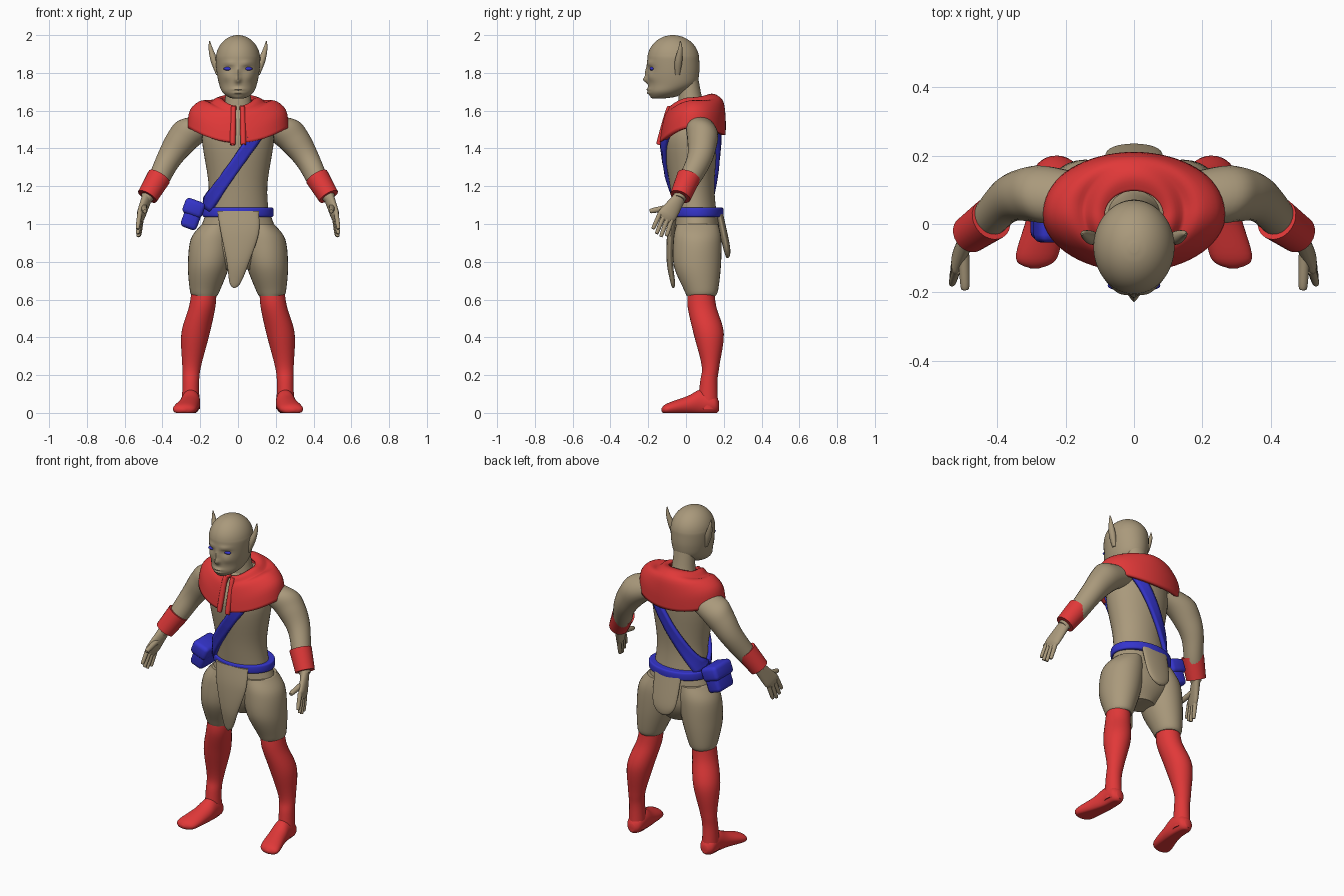
import bpy, bmesh
from math import sin, cos, pi, sqrt, exp, radians
from mathutils import Vector

default_cube = bpy.data.objects.get("Cube")
if default_cube:
    bpy.data.objects.remove(default_cube, do_unlink=True)


def material(name, rgb):
    mat = bpy.data.materials.new(name)
    mat.use_nodes = True
    mat.diffuse_color = (*rgb, 1)
    mat.node_tree.nodes["Principled BSDF"].inputs["Base Color"].default_value = (*rgb, 1)
    return mat


TAN = material("tan", (.4, .32, .2))
RED = material("red", (.75, .04, .04))
BLUE = material("blue", (.035, .035, .6))
X, Y, Z = Vector((1, 0, 0)), Vector((0, 1, 0)), Vector((0, 0, 1))


def finish(name, bm, mat, mirror=False, thickness=0):
    bmesh.ops.recalc_face_normals(bm, faces=bm.faces)
    mesh = bpy.data.meshes.new(name)
    bm.to_mesh(mesh)
    bm.free()
    mesh.materials.append(mat)
    part = bpy.data.objects.new(name, mesh)
    bpy.context.collection.objects.link(part)
    bpy.ops.object.select_all(action='DESELECT')
    part.select_set(True)
    bpy.context.view_layer.objects.active = part
    bpy.ops.object.shade_smooth_by_angle(angle=radians(50))
    if thickness:
        solid = part.modifiers.new("thickness", 'SOLIDIFY')
        solid.thickness, solid.offset = thickness, 0
    if mirror:
        part.modifiers.new("mirror", 'MIRROR')
    return part


def smooth_rows(rows, steps):
    """Catmull-Rom interpolation through rows of numbers."""
    result = []
    for i in range(len(rows) - 1):
        before, start, end = rows[max(i - 1, 0)], rows[i], rows[i + 1]
        after = rows[min(i + 2, len(rows) - 1)]
        for k in range(steps):
            t = k / steps
            result.append([q + t / 2 * (r - p + t * (2 * p - 5 * q + 4 * r - s + t * (3 * (q - r) + s - p)))
                           for p, q, r, s in zip(before, start, end, after)])
    return result + [list(rows[-1])]


def skin(bm, grid, closed):
    rings = [[bm.verts.new(point) for point in row] for row in grid]
    count = len(rings[0])
    for lower, upper in zip(rings, rings[1:]):
        for j in range(count if closed else count - 1):
            k = (j + 1) % count
            bm.faces.new((lower[j], lower[k], upper[k], upper[j]))
    if closed:
        bm.faces.new(rings[0])
        bm.faces.new(rings[-1])


def loft(name, rows, mat, u=X, v=Y, mirror=False, sides=32, steps=6, sculpt=None):
    """Rows hold the centre and the two radii of elliptical sections."""
    grid = []
    for x, y, z, ru, rv in smooth_rows(rows, steps):
        centre = Vector((x, y, z))
        angles = [2 * pi * j / sides for j in range(sides)]
        ring = [centre + u * (ru * cos(a)) + v * (rv * sin(a)) for a in angles]
        grid.append([sculpt(point, centre) for point in ring] if sculpt else ring)
    bm = bmesh.new()
    skin(bm, grid, True)
    return finish(name, bm, mat, mirror)


def limb(name, rows, mat, sides=24):
    """Round tube through points with radii, on both sides of the body."""
    direction = (Vector(rows[-1][:3]) - Vector(rows[0][:3])).normalized()
    u = direction.orthogonal().normalized()
    loft(name, [(*row, row[3]) for row in rows], mat, u, direction.cross(u), True, sides)


def finger(name, base, tip, radius):
    end = tip + (tip - base).normalized() * radius * .7
    limb(name, [(*base, radius), (*tip, radius * .8), (*end, radius * .3)], TAN, 12)


def slab(z, front, back, half_width):
    return (0, (front + back) / 2, z, half_width, (back - front) / 2)


# Torso and neck
torso = [slab(1, -.06, .17, .17), slab(1.2, -.085, .15, .155), slab(1.45, -.12, .17, .19),
         slab(1.56, -.08, .17, .16), slab(1.63, -.04, .13, .09)]
loft("torso", torso, TAN, sides=48)
loft("neck", [slab(1.58, -.04, .13, .1), slab(1.65, -.04, .09, .07), slab(1.8, -.03, .06, .06)], TAN)

# Face relief: side, height, spread across, spread up, amount forward
relief = [(0, 1.763, .015, .016, .024), (0, 1.8, .012, .03, .012), (.045, 1.85, .03, .012, .008),
          (.05, 1.822, .024, .014, -.01), (.06, 1.775, .025, .02, .006),
          (0, 1.713, .03, .006, .01), (0, 1.694, .025, .006, .009)]


def shape_face(point, centre):
    if point.y < centre.y:
        forward = sum(amount * exp(-((abs(point.x) - side) / across) ** 2 - ((point.z - height) / up) ** 2)
                      for side, height, across, up, amount in relief)
        point.y -= forward * min(1, (centre.y - point.y) / .06)
    return point


# Head: jaw sections below a domed skull
jaw = [slab(1.665, -.18, -.11, .03), slab(1.675, -.19, -.05, .056), slab(1.7, -.2, 0, .084),
       slab(1.74, -.2, .055, .1), slab(1.8, -.205, .07, .112)]
arcs = [pi / 15 * k for k in range(8)]
skull = [slab(1.87 + .13 * sin(a), -.07 - .135 * cos(a), -.07 + .14 * cos(a), .118 * cos(a)) for a in arcs]
loft("head", jaw + skull, TAN, sides=72, sculpt=shape_face)

# Eyes and pointed ears
bm = bmesh.new()
bmesh.ops.create_uvsphere(bm, u_segments=16, v_segments=8, radius=1)
bmesh.ops.scale(bm, vec=(.025, .012, .01), verts=bm.verts)
bmesh.ops.translate(bm, vec=(.052, -.18, 1.822), verts=bm.verts)
finish("eyes", bm, BLUE, mirror=True)
loft("ears", [(.108, -.045, 1.79, .008, .012), (.125, -.04, 1.86, .019, .02),
              (.145, -.03, 1.93, .011, .011), (.15, -.03, 1.97, .002, .002)], TAN, mirror=True)

# Arms and bracers
limb("arms", [(.15, .08, 1.53, .07), (.25, .085, 1.49, .087), (.31, .085, 1.43, .08), (.37, .07, 1.34, .066),
              (.43, .01, 1.22, .055), (.49, -.04, 1.13, .03)], TAN)
limb("bracers", [(.417, .015, 1.25, .064), (.48, -.03, 1.145, .056)], RED)

# Hands: flat palms, four fingers fanned by rule, and a thumb
thin = Vector((1, 0, .3)).normalized()
wide = Vector((.1, -.8, .55)).normalized()
knuckles = Vector((.516, -.106, 1.04))
loft("palms", [(.475, -.02, 1.16, .028, .03), (.508, -.085, 1.065, .022, .047), (*knuckles, .018, .048),
               (.518, -.118, 1.02, .01, .04)], TAN, thin, wide, True)
for i, length in enumerate((.9, 1, 1, .8)):
    base = knuckles + wide * (.036 - .024 * i)
    reach = Vector((.012, -.035, -.09)) + wide * (.006 - .004 * i)
    finger("fingers_%d" % (i + 1), base, base + reach * length, .013)
finger("thumbs", Vector((.498, -.08, 1.09)), Vector((.494, -.18, 1.07)), .017)

# Baggy shorts
loft("shorts_seat", [slab(1.07, -.06, .17, .165), slab(.92, -.065, .185, .21), slab(.84, -.055, .175, .17),
                     slab(.76, -.02, .13, .08)], TAN)
loft("shorts_legs", [(.11, .06, 1, .08, .11), (.135, .06, .92, .115, .127), (.155, .06, .78, .11, .125),
                     (.175, .08, .65, .08, .09), (.177, .08, .62, .066, .076)], TAN, mirror=True)

# Loincloth flaps
loft("front_flap", [(0, -.06, 1.07, .11, .02), (.01, -.08, .95, .1, .02), (0, -.085, .8, .06, .017),
                    (-.015, -.07, .69, .03, .012), (-.02, -.067, .66, .004, .004)], TAN)
loft("back_flap", [(0, .175, 1.06, .09, .02), (0, .21, .9, .08, .02), (0, .22, .84, .05, .014),
                   (0, .22, .82, .008, .005)], TAN)

# Boots: tall shafts and flat-soled feet
loft("boot_shafts", [(.18, .08, .645, .066, .07), (.19, .085, .56, .07, .076), (.225, .12, .42, .075, .08),
                     (.245, .13, .25, .05, .047), (.25, .12, .16, .044, .046), (.25, .115, .02, .048, .056)],
     RED, mirror=True)


def flatten_sole(point, centre):
    point.z = max(point.z, 0)
    return point


loft("boot_feet", [(.25, .175, .035, .02, .025), (.25, .15, .045, .045, .05), (.25, .08, .055, .05, .068),
                   (.26, .01, .04, .056, .05), (.285, -.1, .02, .06, .03), (.29, -.13, .016, .012, .008)],
     RED, X, Z, True, sculpt=flatten_sole)

# Shoulder mantle: half width, front and back depth, then front, side and back height
mantle = [(.09, -.055, .1, 1.61, 1.655, 1.67), (.11, -.08, .135, 1.615, 1.66, 1.68),
          (.145, -.09, .165, 1.595, 1.635, 1.67), (.19, -.105, .19, 1.565, 1.645, 1.64),
          (.245, -.12, .2, 1.5, 1.6, 1.56), (.26, -.13, .2, 1.43, 1.51, 1.47)]
slit = .09
grid = []
for half_width, front, back, front_z, side_z, back_z in smooth_rows(mantle, 4):
    row = []
    for j in range(65):
        angle = slit - pi / 2 + 2 * (pi - slit) * j / 64
        s = sin(angle)
        rise = (back_z if s > 0 else front_z) - side_z
        row.append((half_width * cos(angle), (front + back + (back - front) * s) / 2, side_z + rise * s * s))
    grid.append(row)
bm = bmesh.new()
skin(bm, grid, False)
finish("mantle", bm, RED, thickness=.02)
limb("mantle_hems", [(.02, -.08, 1.618, .008), (.024, -.092, 1.605, .014), (.028, -.14, 1.435, .015),
                     (.028, -.141, 1.425, .008)], RED)

# Belt
loft("belt", [slab(1.062 + .025 * level, -.06 - swell, .18 + swell, .17 + swell)
              for level, swell in ((-1, 0), (-.8, .017), (.8, .017), (1, 0))], BLUE, sides=48)

# Diagonal strap, laid on the torso front and back
sections = smooth_rows(torso, 12)


def on_torso(across, height, side):
    _, centre, _, half_width, depth = min(sections, key=lambda section: abs(section[2] - height))
    curve = sqrt(max(0, 1 - (across / (half_width + .014)) ** 2))
    return (across, centre + side * (depth + .008) * curve, height)


hip = Vector((-.172, 1.085))
for name, side, shoulder in (("front_strap", -1, Vector((.11, 1.49))), ("back_strap", 1, Vector((.13, 1.55)))):
    sideways = (shoulder - hip).normalized().orthogonal() * .032
    grid = []
    for i in range(25):
        edge = [hip.lerp(shoulder, i / 24) + sideways * k / 2 for k in range(-2, 3)]
        grid.append([on_torso(max(point.x, -.178), point.y, side) for point in edge])
    bm = bmesh.new()
    skin(bm, grid, False)
    finish(name, bm, BLUE, thickness=.022)


# Hip pouch with an overlapping lid
def rounded_box(name, place, size):
    bm = bmesh.new()
    bmesh.ops.create_cube(bm, size=1)
    bmesh.ops.scale(bm, vec=size, verts=bm.verts)
    bmesh.ops.bevel(bm, geom=bm.edges[:], offset=.022, segments=3, affect='EDGES', profile=.5)
    box = finish(name, bm, BLUE)
    box.location, box.rotation_euler = place, (0, radians(20), 0)


rounded_box("pouch", (-.242, .03, 1.045), (.09, .15, .145))
rounded_box("pouch_lid", (-.234, .03, 1.085), (.11, .168, .085))
